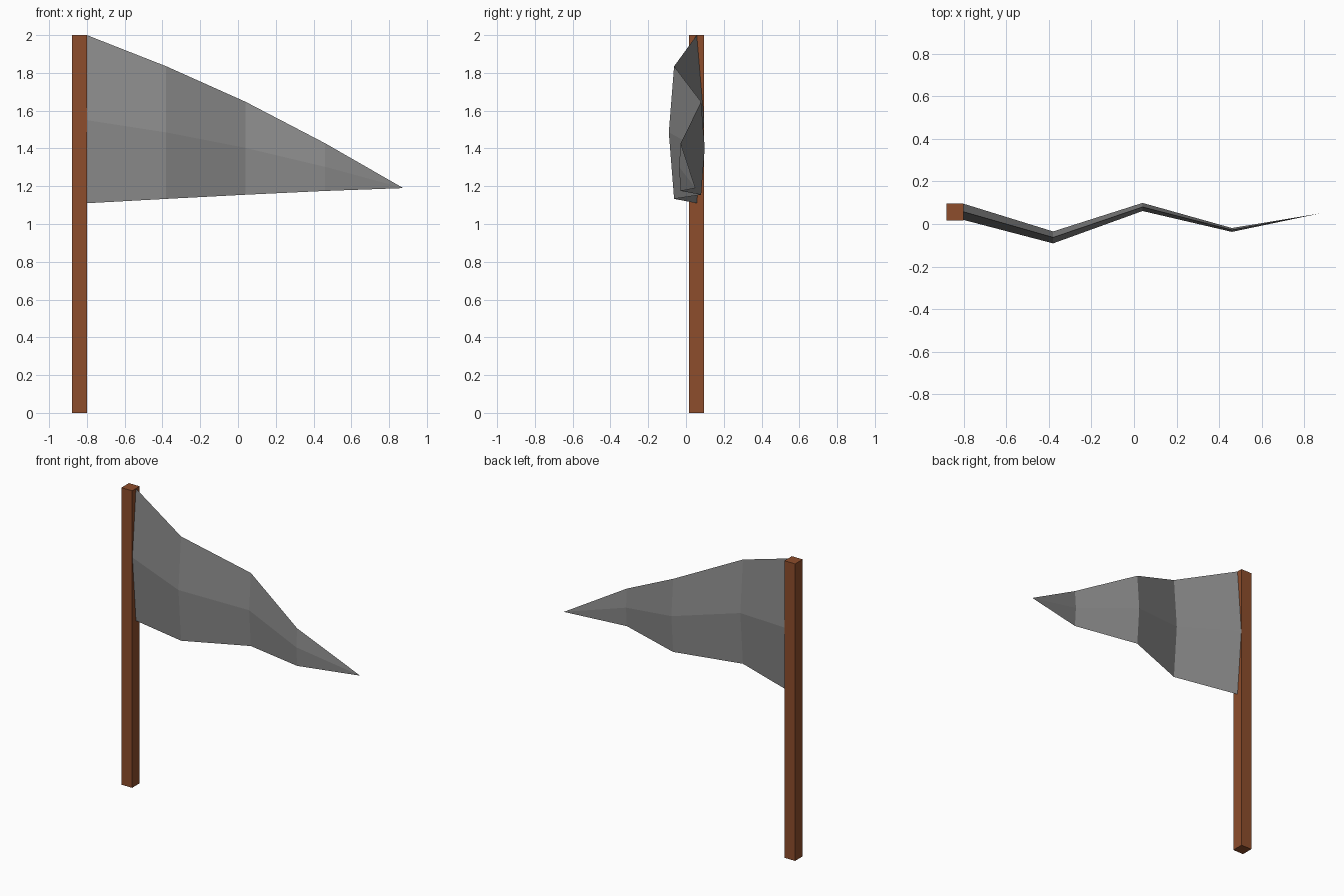
import bpy
import bmesh

if "Cube" in bpy.data.objects:
    bpy.data.objects.remove(bpy.data.objects["Cube"])


def material(name, rgb):
    m = bpy.data.materials.new(name)
    m.diffuse_color = (*rgb, 1)
    m.use_nodes = True
    m.node_tree.nodes["Principled BSDF"].inputs["Base Color"].default_value = m.diffuse_color
    return m


def add_object(name, bm, mat):
    bmesh.ops.recalc_face_normals(bm, faces=bm.faces)
    mesh = bpy.data.meshes.new(name)
    bm.to_mesh(mesh)
    bm.free()
    mesh.materials.append(mat)
    obj = bpy.data.objects.new(name, mesh)
    bpy.context.collection.objects.link(obj)
    return obj


brown = material("brown wood", (0.27, 0.075, 0.025))
grey = material("grey cloth", (0.26, 0.26, 0.26))

# Square pole
bm = bmesh.new()
bmesh.ops.create_cube(bm, size=1)
bmesh.ops.scale(bm, vec=(0.08, 0.08, 2), verts=bm.verts)
bmesh.ops.translate(bm, vec=(-0.84, 0.056, 1), verts=bm.verts)
add_object("pole", bm, brown)

# Wavy pennant: diamond cross-sections (x, y, top, middle, bottom, half thickness)
SECTIONS = [
    (-0.80, 0.057, 2.00, 1.55, 1.11, 0.038),
    (-0.38, -0.063, 1.835, 1.485, 1.133, 0.028),
    (0.04, 0.080, 1.647, 1.403, 1.155, 0.019),
    (0.46, -0.028, 1.428, 1.303, 1.175, 0.009),
]
bm = bmesh.new()
rings = []
for x, y, top, mid, bottom, half in SECTIONS:
    points = [(x, y, top), (x, y - half, mid), (x, y, bottom), (x, y + half, mid)]
    rings.append([bm.verts.new(p) for p in points])
for a, b in zip(rings, rings[1:]):
    for i in range(4):
        j = (i + 1) % 4
        bm.faces.new((a[i], a[j], b[j], b[i]))
# Pointed tip and the end against the pole
tip = bm.verts.new((0.875, 0.05, 1.19))
for i in range(4):
    bm.faces.new((rings[-1][i], rings[-1][(i + 1) % 4], tip))
bm.faces.new(rings[0])
add_object("pennant", bm, grey)
